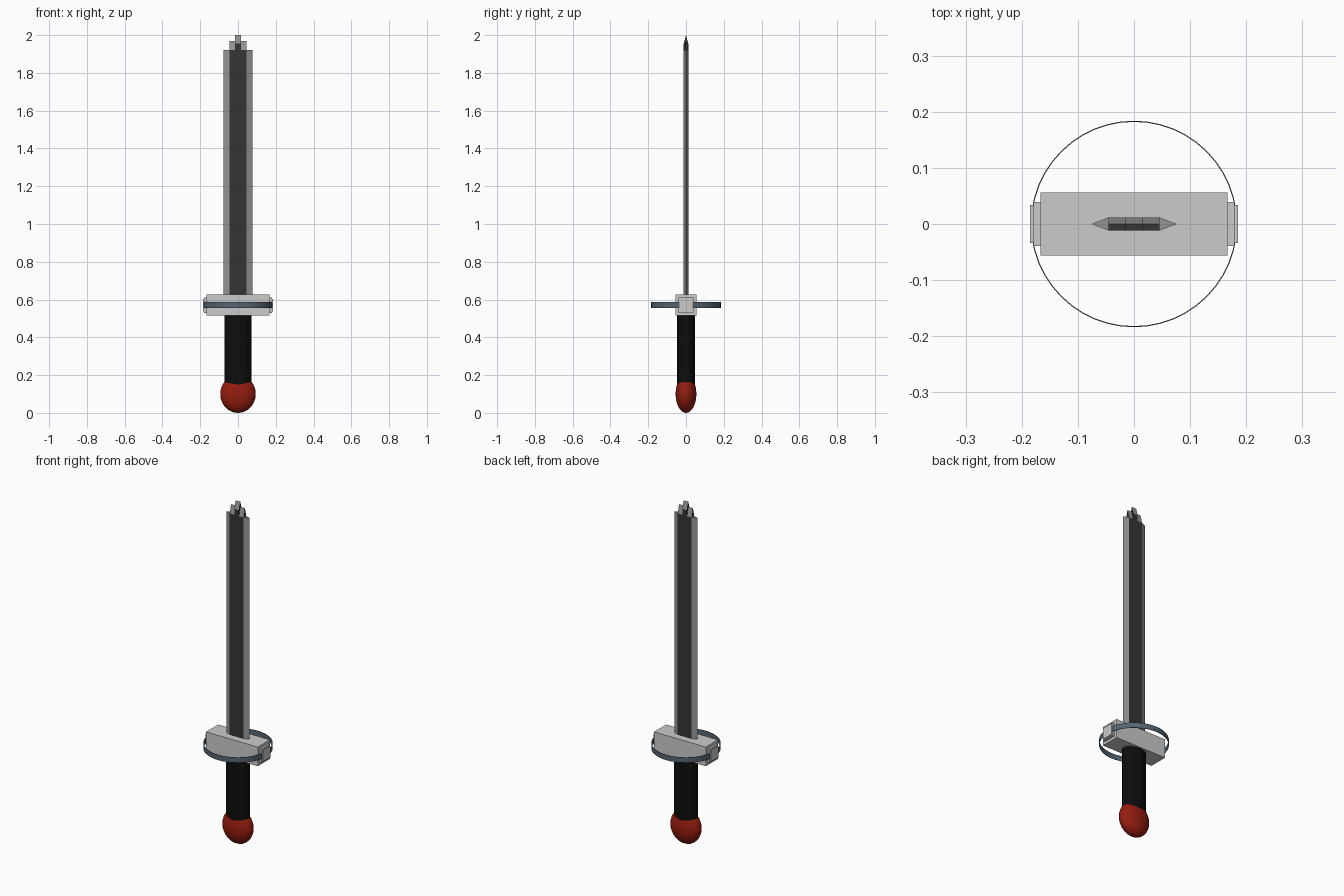
import bpy, bmesh, math
from mathutils import Vector

if "Cube" in bpy.data.objects:
    bpy.data.objects.remove(bpy.data.objects["Cube"])


def material(name, rgb):
    m = bpy.data.materials.new(name)
    m.diffuse_color = (*rgb, 1)
    m.use_nodes = True
    m.node_tree.nodes["Principled BSDF"].inputs["Base Color"].default_value = m.diffuse_color
    return m


dark_steel = material("dark_steel", (0.035, 0.035, 0.035))
edge_steel = material("edge_steel", (0.3, 0.3, 0.3))
slate = material("slate", (0.09, 0.13, 0.17))
black = material("black", (0.004, 0.004, 0.004))
red = material("red", (0.3, 0.012, 0.005))


def finish(name, bm, mat=None):
    bmesh.ops.recalc_face_normals(bm, faces=bm.faces)
    me = bpy.data.meshes.new(name)
    bm.to_mesh(me)
    bm.free()
    ob = bpy.data.objects.new(name, me)
    bpy.context.collection.objects.link(ob)
    if mat:
        me.materials.append(mat)
    return ob


def prism(name, points, offset, mat=None):
    """Extrude a flat outline along an offset."""
    bm = bmesh.new()
    face = bm.faces.new([bm.verts.new(p) for p in points])
    ext = bmesh.ops.extrude_face_region(bm, geom=[face])
    verts = [v for v in ext["geom"] if isinstance(v, bmesh.types.BMVert)]
    bmesh.ops.translate(bm, verts=verts, vec=Vector(offset))
    return finish(name, bm, mat)


def box(name, lo, hi, mat=None):
    (x0, y0, z0), (x1, y1, z1) = lo, hi
    pts = [(x0, y0, z0), (x1, y0, z0), (x1, y1, z0), (x0, y1, z0)]
    return prism(name, pts, (0, 0, z1 - z0), mat)


def smooth(ob):
    for p in ob.data.polygons:
        p.use_smooth = True
    ob.data.set_sharp_from_angle(angle=math.radians(40))


# Blade: three chisel-tipped columns and two sharp side edges
T = 0.012


def column(name, x0, x1, shoulder, tip):
    pts = [(x0, -T, 0.62), (x0, T, 0.62), (x0, T, shoulder),
           (x0, 0, tip), (x0, -T, shoulder)]
    ob = prism(name, pts, (x1 - x0, 0, 0), dark_steel)
    ob.data.materials.append(edge_steel)
    for p in ob.data.polygons:
        if p.normal.z > 0.1:
            p.material_index = 1


column("blade_centre", -0.015, 0.015, 1.955, 2.0)
for side, s in (("left", -1), ("right", 1)):
    column("blade_column_" + side, s * 0.015, s * 0.045, 1.92, 1.97)
    prism("blade_edge_" + side,
          [(s * 0.045, -T, 0.62), (s * 0.076, 0, 0.62), (s * 0.045, T, 0.62)],
          (0, 0, 1.30), edge_steel)

# Crossguard with stepped end caps
box("crossguard", (-0.167, -0.056, 0.515), (0.167, 0.056, 0.627))
for side, s in (("left", -1), ("right", 1)):
    box("guard_cap_" + side, (s * 0.167, -0.039, 0.53), (s * 0.179, 0.039, 0.61))
    box("guard_stud_" + side, (s * 0.179, -0.034, 0.537), (s * 0.185, 0.034, 0.603))

# Thin ring around the guard
bm = bmesh.new()
N = 48
profile = [(0.182, 0.555), (0.184, 0.555), (0.184, 0.586), (0.182, 0.586)]
rings = [[bm.verts.new((r * math.cos(a), r * math.sin(a), z)) for r, z in profile]
         for a in (2 * math.pi * i / N for i in range(N))]
for i in range(N):
    a, b = rings[i], rings[(i + 1) % N]
    for j in range(4):
        k = (j + 1) % 4
        bm.faces.new((a[j], b[j], b[k], a[k]))
smooth(finish("guard_ring", bm, slate))

# Oval grip
bm = bmesh.new()
bmesh.ops.create_cone(bm, cap_ends=True, segments=32, radius1=1, radius2=1, depth=1)
bmesh.ops.scale(bm, verts=bm.verts, vec=(0.071, 0.047, 0.375))
bmesh.ops.translate(bm, verts=bm.verts, vec=(0, 0, 0.3325))
smooth(finish("grip", bm, black))

# Flattened round pommel
bm = bmesh.new()
bmesh.ops.create_uvsphere(bm, u_segments=32, v_segments=16, radius=1)
bmesh.ops.scale(bm, verts=bm.verts, vec=(0.094, 0.055, 0.1))
bmesh.ops.translate(bm, verts=bm.verts, vec=(0, 0, 0.1))
smooth(finish("pommel", bm, red))
